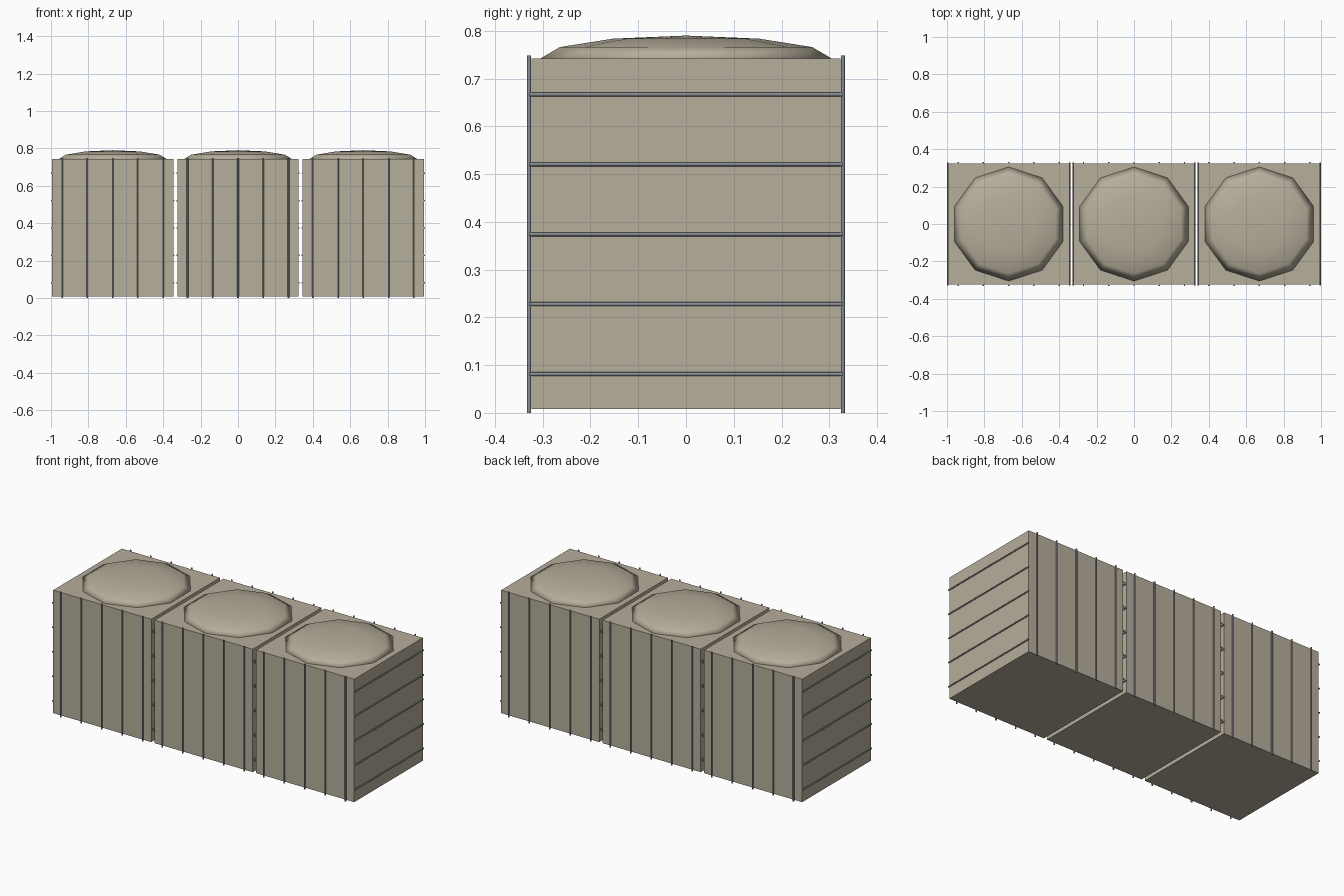
import bpy
import bmesh
from math import cos, sin, pi, radians

if "Cube" in bpy.data.objects:
    bpy.data.objects.remove(bpy.data.objects["Cube"], do_unlink=True)


def make_material(name, colour):
    mat = bpy.data.materials.new(name)
    mat.use_nodes = True
    mat.diffuse_color = colour
    mat.node_tree.nodes["Principled BSDF"].inputs["Base Color"].default_value = colour
    return mat


SAND = make_material("sand canvas", (0.47, 0.425, 0.33, 1))
STEEL = make_material("grey steel", (0.25, 0.265, 0.30, 1))

HALF = 0.324            # half width of each block
BASE, TOP = 0.008, 0.742
SPACING = 0.67
ROD = 0.0042
STEPS = range(-2, 3)


def add_block(name, x):
    bpy.ops.mesh.primitive_cube_add(size=1, location=(x, 0, (BASE + TOP) / 2))
    block = bpy.context.object
    block.name = name
    block.scale = (HALF * 2, HALF * 2, TOP - BASE)
    block.data.materials.append(SAND)


def add_dome(name, x, radius=0.305, height=0.048, sides=10, rings=3):
    """Shallow ten-sided ellipsoid of fill, its lower rim sunk into the block."""
    bm = bmesh.new()
    levels = []
    for r in range(-1, rings):
        tilt = r * pi / 2 / rings
        levels.append([bm.verts.new((radius * cos(tilt) * sin(2 * pi * s / sides),
                                     radius * cos(tilt) * cos(2 * pi * s / sides),
                                     height * sin(tilt))) for s in range(sides)])
    tip = bm.verts.new((0, 0, height))
    for s in range(sides):
        n = (s + 1) % sides
        for low, high in zip(levels, levels[1:]):
            bm.faces.new((low[n], low[s], high[s], high[n]))
        bm.faces.new((levels[-1][n], levels[-1][s], tip))
    for face in bm.faces:
        face.smooth = True
    mesh = bpy.data.meshes.new(name)
    bm.to_mesh(mesh)
    bm.free()
    mesh.materials.append(SAND)
    dome = bpy.data.objects.new(name, mesh)
    dome.location = (x, 0, TOP)
    bpy.context.collection.objects.link(dome)


def add_rod(name, location, length, rotation=(0, 0, 0)):
    bpy.ops.mesh.primitive_cylinder_add(vertices=12, radius=ROD, depth=length,
                                        location=location, rotation=rotation)
    rod = bpy.context.object
    rod.name = name
    rod.data.materials.append(STEEL)
    bpy.ops.object.shade_smooth_by_angle(angle=radians(40))


for label, i in (("right", -1), ("middle", 0), ("left", 1)):
    x = i * SPACING
    add_block(label + "_block", x)
    add_dome(label + "_fill_dome", x)
    for k in STEPS:
        # Upright rods on the front and back
        for side, face in ((-1, "front"), (1, "back")):
            add_rod(f"{label}_{face}_rod", (x + k * 0.135, side * 0.3285, 0.374), 0.748)
        # Level rods on both ends
        for side, face in ((-1, "right_end"), (1, "left_end")):
            add_rod(f"{label}_{face}_rod", (x + side * 0.3258, 0, 0.374 + k * 0.1465),
                    0.656, (pi / 2, 0, 0))
